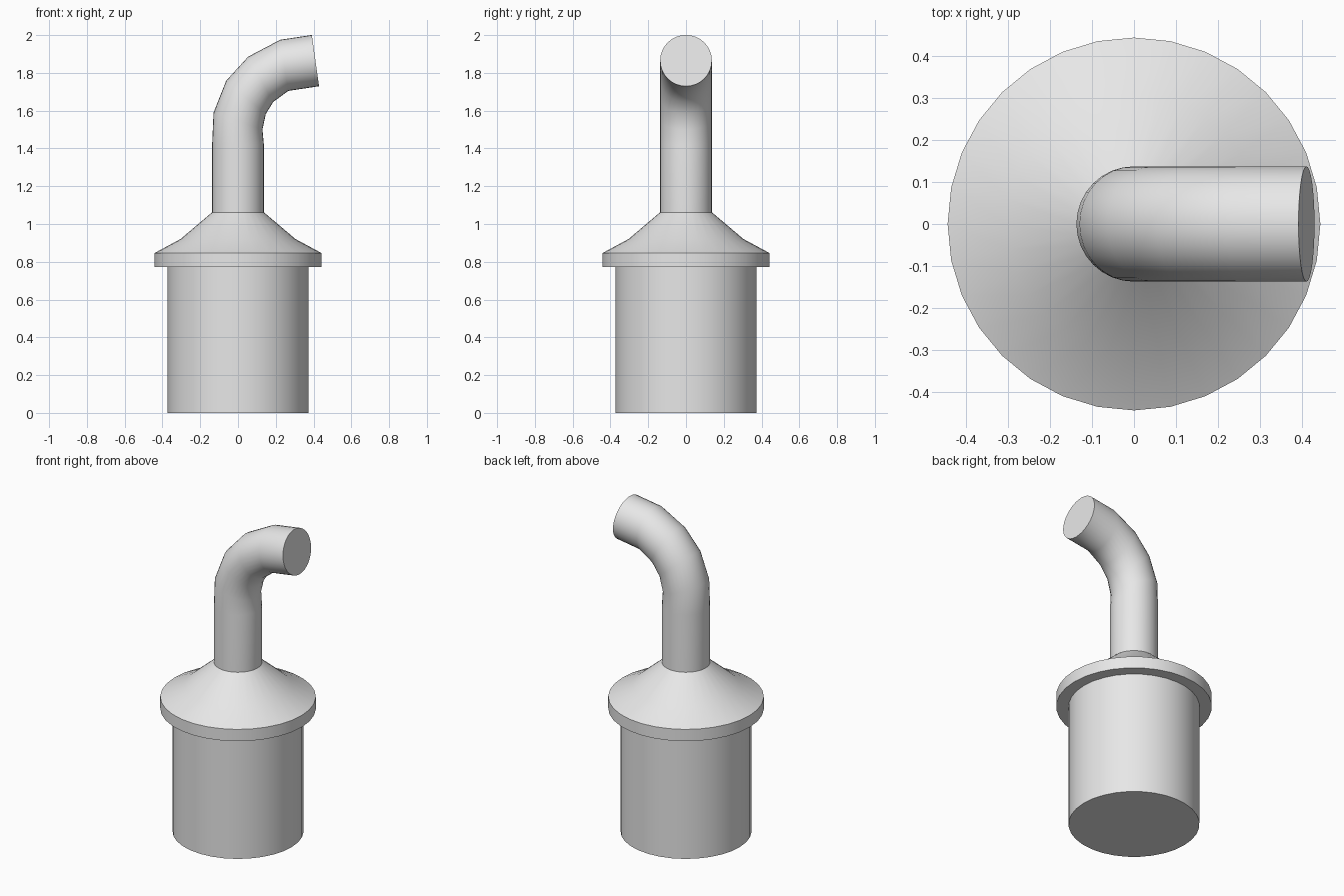
import bpy
import bmesh
from math import cos, sin, pi, radians
from mathutils import Matrix, Vector

cube = bpy.data.objects.get("Cube")
if cube:
    bpy.data.objects.remove(cube, do_unlink=True)

SIDES = 32
PIPE_RADIUS = 0.137

grey = bpy.data.materials.new("plain_grey")
grey.use_nodes = True
grey.diffuse_color = (0.8, 0.8, 0.8, 1)
grey.node_tree.nodes["Principled BSDF"].inputs["Base Color"].default_value = grey.diffuse_color


def loft(name, rings, cap_start=True, cap_end=True):
    """Skin circular rings given as (x, z, radius, tilt towards +x in degrees)."""
    bm = bmesh.new()
    loops = []
    for x, z, radius, tilt in rings:
        turn = Matrix.Rotation(radians(tilt), 3, 'Y')
        loops.append([
            bm.verts.new(Vector((x, 0, z)) + turn @ Vector((radius * cos(a), radius * sin(a), 0)))
            for a in (2 * pi * i / SIDES for i in range(SIDES))])
    for low, high in zip(loops, loops[1:]):
        for i in range(SIDES):
            j = (i + 1) % SIDES
            bm.faces.new((low[i], low[j], high[j], high[i]))
    if cap_start:
        bm.faces.new(loops[0][::-1])
    if cap_end:
        bm.faces.new(loops[-1])
    mesh = bpy.data.meshes.new(name)
    bm.to_mesh(mesh)
    bm.free()
    mesh.materials.append(grey)
    obj = bpy.data.objects.new(name, mesh)
    bpy.context.collection.objects.link(obj)
    bpy.ops.object.select_all(action='DESELECT')
    obj.select_set(True)
    bpy.context.view_layer.objects.active = obj
    bpy.ops.object.shade_smooth_by_angle(angle=radians(30))
    return obj


# Round canister with an overhanging rim and a flared shoulder
canister_profile = [(0.373, 0), (0.373, 0.772), (0.443, 0.772), (0.443, 0.846),
                    (0.305, 0.92), (PIPE_RADIUS, 1.062)]
loft("canister", [(0, z, r, 0) for r, z in canister_profile], cap_end=False)

# Bent outlet pipe, closed at its mouth
pipe_path = [(0, 1.062, 0), (0, 1.42, 0), (0, 1.545, 19), (0.042, 1.67, 40),
             (0.12, 1.766, 61), (0.245, 1.84, 81), (0.41, 1.865, 82)]
loft("outlet_pipe", [(x, z, PIPE_RADIUS, tilt) for x, z, tilt in pipe_path], cap_start=False)
